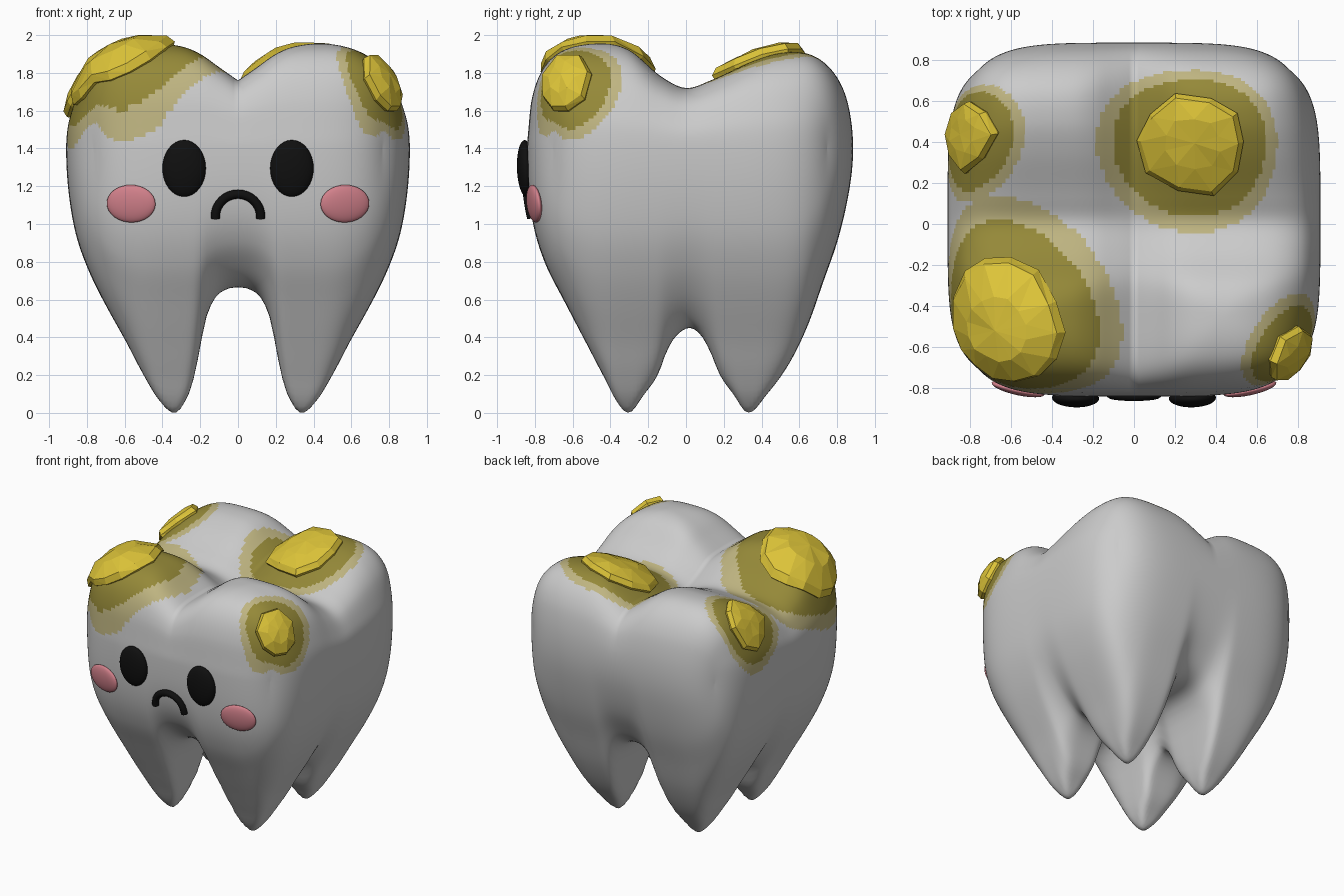
import bpy, bmesh, math, random
from mathutils import Vector
from mathutils.bvhtree import BVHTree

if "Cube" in bpy.data.objects:
    bpy.data.objects.remove(bpy.data.objects["Cube"])

random.seed(4)
HX, HY, YC, SEAM, PEAK, N = 0.91, 0.863, 0.022, 1.4, 1.955, 60


def material(name, rgb):
    m = bpy.data.materials.new(name)
    m.diffuse_color = (*rgb, 1)
    m.use_nodes = True
    m.node_tree.nodes["Principled BSDF"].inputs["Base Color"].default_value = m.diffuse_color
    return m


YELLOW = material("plaque_yellow", (0.72, 0.55, 0.04))
OLIVE = material("stain_dark", (0.30, 0.25, 0.04))
PALE = material("stain_pale", (0.52, 0.46, 0.22))
BLACK = material("face_black", (0.005, 0.005, 0.005))
PINK = material("cheek_pink", (0.65, 0.22, 0.26))


def profile(points, centre, half, norm):
    """Smooth curve through (position, height) points, as a function of the angle parameter."""
    k = [(math.asin(max(-1, min(1, (p - centre) / half))) * 2 / math.pi, norm(z)) for p, z in points]
    n = len(k)
    slope = [(k[min(i + 1, n - 1)][1] - k[max(i - 1, 0)][1]) /
             (k[min(i + 1, n - 1)][0] - k[max(i - 1, 0)][0]) for i in range(n)]

    def f(t):
        t = max(k[0][0], min(k[-1][0], t))
        i = next((j for j in range(n - 1) if t <= k[j + 1][0]), n - 2)
        h = k[i + 1][0] - k[i][0]
        s = (t - k[i][0]) / h
        v = ((2*s**3 - 3*s*s + 1) * k[i][1] + (s**3 - 2*s*s + s) * h * slope[i]
             + (3*s*s - 2*s**3) * k[i + 1][1] + (s**3 - s*s) * h * slope[i + 1])
        return max(0.0, min(1.0, v))
    return f


low = lambda z: z / SEAM
high = lambda z: (PEAK - z) / (PEAK - SEAM)
# Front-view and side-view outlines of the roots and the crown
root_x = profile([(0, .665), (.06, .655), (.12, .61), (.17, .5), (.2, .35), (.23, .2), (.27, .08),
                  (.335, 0), (.42, .07), (.5, .2), (.595, .38), (.69, .55), (.79, .75), (.86, .95),
                  (.895, 1.15), (.91, 1.4)], 0, HX, low)
root_y = profile([(-.841, 1.4), (-.835, 1.2), (-.81, 1.0), (-.75, .8), (-.65, .6), (-.545, .4),
                  (-.44, .2), (-.36, .05), (-.3, 0), (-.22, .1), (-.15, .2), (-.1, .33), (-.05, .41),
                  (.02, .45), (.08, .41), (.13, .32), (.18, .2), (.25, .1), (.33, 0), (.43, .1),
                  (.54, .25), (.64, .45), (.73, .7), (.8, .9), (.86, 1.15), (.885, 1.4)], YC, HY, low)
crown_x = profile([(0, 1.76), (.1, 1.83), (.2, 1.9), (.3, 1.94), (.45, 1.955), (.6, 1.93), (.72, 1.87),
                   (.82, 1.76), (.88, 1.61), (.905, 1.5), (.91, 1.4)], 0, HX, high)
crown_y = profile([(-.841, 1.4), (-.835, 1.5), (-.82, 1.65), (-.76, 1.82), (-.65, 1.92), (-.45, 1.955),
                   (-.3, 1.92), (-.13, 1.78), (0, 1.72), (.13, 1.76), (.35, 1.86), (.5, 1.905),
                   (.65, 1.9), (.76, 1.83), (.84, 1.7), (.875, 1.55), (.885, 1.4)], YC, HY, high)


def blend(s, t, p):
    return (1 - (1 - s**p) * (1 - t**p)) ** (1 / p)


def surface(u, v, top):
    a, b = math.sin(u * math.pi / 2), math.sin(v * math.pi / 2)
    x = HX * a * (1 - 0.16 * a*a * b**4)
    y = YC + HY * b * (1 - 0.16 * b*b * a**4)
    if top:
        z = PEAK - (PEAK - SEAM) * blend(crown_x(abs(u)), crown_y(v), 1.5)
    else:
        z = SEAM * blend(root_x(abs(u)), root_y(v), 3)
    return Vector((x, y, z))


# Plaque patches: name, centre and radii on the crown, sides, thickness
PATCHES = [("plaque_front_left", -.52, -.44, .29, .32, 14, .055),
           ("plaque_front_right", .69, -.61, .16, .19, 8, .06),
           ("plaque_back_right", .215, .297, .2, .2, 10, .055),
           ("plaque_back_left", -.70, .33, .17, .15, 8, .055)]


def new_object(name, bm, mats):
    me = bpy.data.meshes.new(name)
    bm.to_mesh(me)
    ob = bpy.data.objects.new(name, me)
    bpy.context.collection.objects.link(ob)
    for m in mats:
        me.materials.append(m)
    return ob


def stain(u, v):
    d = min(math.hypot((u - c[1]) / (c[3] + .03), (v - c[2]) / (c[4] + .03)) for c in PATCHES)
    return 1 if d < 1.25 else 2 if d < 1.5 else 0


# Tooth body: crown sheet and root sheet joined along the widest line
bm = bmesh.new()
grid = {}
for top in (True, False):
    for i in range(-N, N + 1):
        for j in range(-N, N + 1):
            edge = abs(i) == N or abs(j) == N
            if edge and not top:
                grid[i, j, top] = grid[i, j, True]
            else:
                grid[i, j, top] = bm.verts.new(surface(i / N, j / N, top))
    for i in range(-N, N):
        for j in range(-N, N):
            q = [grid[i, j, top], grid[i+1, j, top], grid[i+1, j+1, top], grid[i, j+1, top]]
            f = bm.faces.new(q if top else q[::-1])
            f.smooth = True
            if top:
                f.material_index = stain((i + .5) / N, (j + .5) / N)
bm.normal_update()
tree = BVHTree.FromBMesh(bm)
body = new_object("tooth_body", bm, [None, OLIVE, PALE])
bm.free()

# Faceted plaque patches that follow the crown
for name, cu, cv, ru, rv, sides, thick in PATCHES:
    bm = bmesh.new()

    def point(r, ang, h):
        u = max(-.97, min(.97, cu + ru * r * math.cos(ang)))
        v = max(-.97, min(.97, cv + rv * r * math.sin(ang)))
        p, e = surface(u, v, True), .02
        n = (surface(u + e, v, True) - surface(u - e, v, True)).cross(
            surface(u, v + e, True) - surface(u, v - e, True)).normalized()
        return bm.verts.new(p + n * h)

    wob = [random.uniform(.92, 1.08) for _ in range(sides)]
    rings = [[point(r * w, 2 * math.pi * (k + sh) / sides, h * random.uniform(.9, 1.1))
              for k, w in enumerate(wob)]
             for r, h, sh in ((.97, -.03, 0), (1, .02, 0), (.88, thick * .85, 0), (.48, thick, .5))]
    for lo, hi in zip(rings, rings[1:]):
        for k in range(sides):
            m = (k + 1) % sides
            bm.faces.new((lo[k], lo[m], hi[k]))
            bm.faces.new((lo[m], hi[m], hi[k]))
    mid = point(0, 0, thick)
    for k in range(sides):
        bm.faces.new((rings[-1][k], rings[-1][(k + 1) % sides], mid))
    bm.faces.new(rings[0][::-1])
    new_object(name, bm, [YELLOW])
    bm.free()


def on_front(x, z):
    loc, nor, _, _ = tree.ray_cast(Vector((x, -3, z)), Vector((0, 1, 0)))
    return loc, nor


# Eyes and cheeks: flattened balls lying on the front
def button(name, x, z, rx, ry, rz, lift, mat):
    loc, nor = on_front(x, z)
    bm = bmesh.new()
    bmesh.ops.create_uvsphere(bm, u_segments=32, v_segments=16, radius=1)
    for f in bm.faces:
        f.smooth = True
    ob = new_object(name, bm, [mat])
    bm.free()
    ob.scale = (rx, ry, rz)
    ob.rotation_mode = 'QUATERNION'
    ob.rotation_quaternion = nor.to_track_quat('Y', 'Z')
    ob.location = loc + nor * lift


for side, s in (("left", -1), ("right", 1)):
    button("eye_" + side, s * .285, 1.295, .115, .045, .15, .012, BLACK)
    button("cheek_" + side, s * .565, 1.108, .132, .03, .1, .004, PINK)

# Mouth: downturned arc tube
cu = bpy.data.curves.new("mouth", 'CURVE')
cu.dimensions = '3D'
cu.bevel_depth = .024
cu.bevel_resolution = 3
cu.use_fill_caps = True
sp = cu.splines.new('POLY')
arc = [(-.12, 1.03)] + [(-.12 * math.cos(math.pi * k / 16), 1.04 + .118 * math.sin(math.pi * k / 16))
                        for k in range(17)] + [(.12, 1.03)]
sp.points.add(len(arc) - 1)
for p, (x, z) in zip(sp.points, arc):
    loc, nor = on_front(x, z)
    p.co = (x, loc.y - .012, z, 1)
sp.use_smooth = True
cu.materials.append(BLACK)
bpy.context.collection.objects.link(bpy.data.objects.new("mouth", cu))
